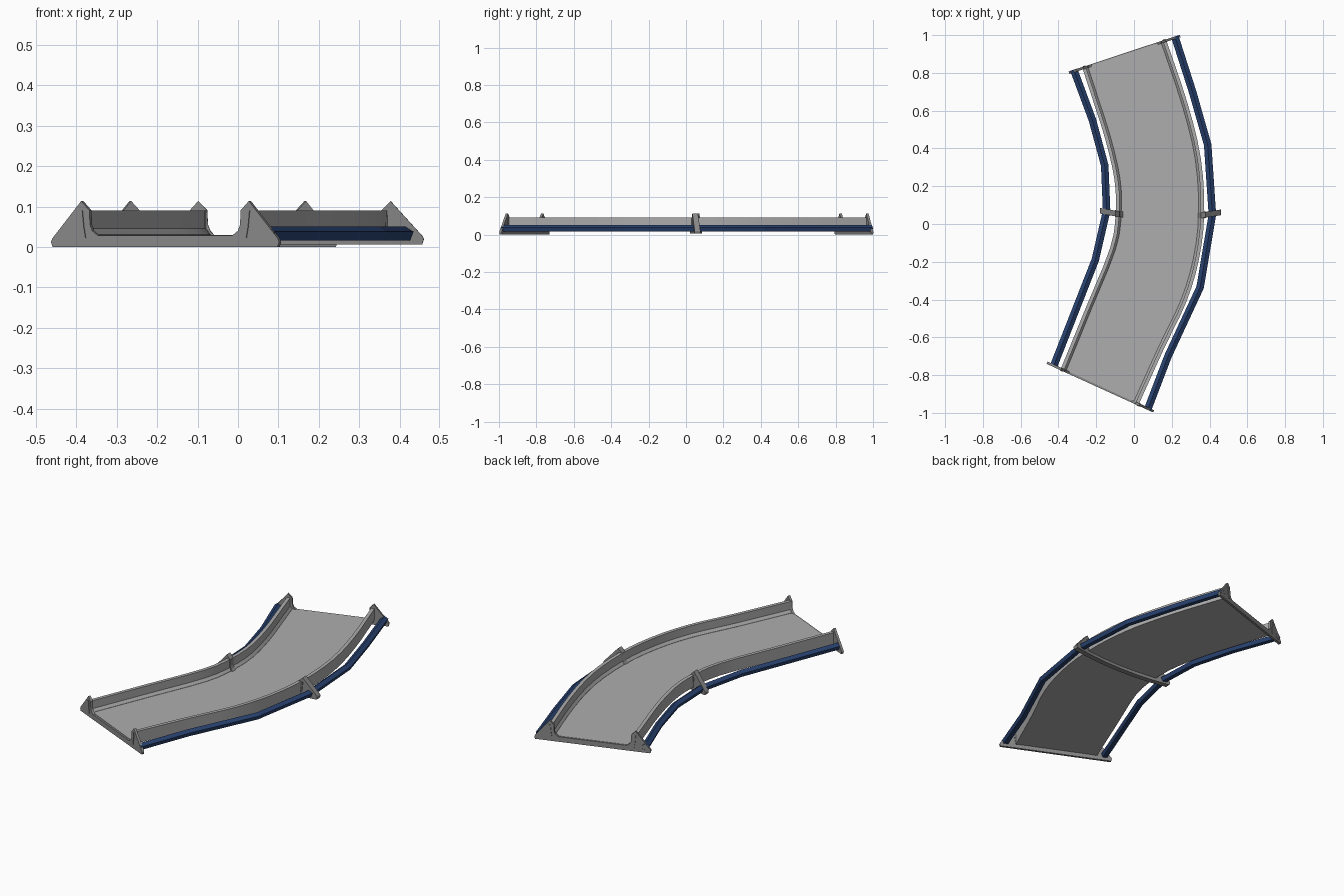
import bpy, math
from mathutils import Vector

if "Cube" in bpy.data.objects:
    bpy.data.objects.remove(bpy.data.objects["Cube"])


def material(name, rgb):
    m = bpy.data.materials.new(name)
    m.use_nodes = True
    m.diffuse_color = (*rgb, 1)
    m.node_tree.nodes["Principled BSDF"].inputs["Base Color"].default_value = (*rgb, 1)
    return m


DECK = material("light grey", (0.42, 0.42, 0.42))
FRAME = material("mid grey", (0.25, 0.25, 0.25))
BLUE = material("navy blue", (0.022, 0.055, 0.165))


def loft(name, rings, mat, caps=True, smooth=False):
    """Skin a row of closed cross-sections."""
    n = len(rings[0])
    verts = [tuple(p) for r in rings for p in r]
    faces = [(i * n + j, i * n + (j + 1) % n, (i + 1) * n + (j + 1) % n, (i + 1) * n + j)
             for i in range(len(rings) - 1) for j in range(n)]
    if caps:
        faces += [tuple(reversed(range(n))), tuple(range(len(verts) - n, len(verts)))]
    me = bpy.data.meshes.new(name)
    me.from_pydata(verts, [], faces)
    me.materials.append(mat)
    ob = bpy.data.objects.new(name, me)
    bpy.context.collection.objects.link(ob)
    bpy.ops.object.select_all(action='DESELECT')
    ob.select_set(True)
    bpy.context.view_layer.objects.active = ob
    bpy.ops.object.mode_set(mode='EDIT')
    bpy.ops.mesh.select_all(action='SELECT')
    bpy.ops.mesh.normals_make_consistent(inside=False)
    bpy.ops.object.mode_set(mode='OBJECT')
    if smooth:
        bpy.ops.object.shade_smooth_by_angle(angle=math.radians(30))
    return ob


def spline(pts, steps=3):
    """Smooth curve through the points."""
    p = [Vector(q) for q in pts]
    p = [2 * p[0] - p[1]] + p + [2 * p[-1] - p[-2]]
    out = []
    for a, b, c, d in zip(p, p[1:], p[2:], p[3:]):
        for k in range(steps):
            t = k / steps
            out.append(0.5 * (2 * b + (c - a) * t + (2 * a - 5 * b + 4 * c - d) * t * t
                              + (3 * b - a - 3 * c + d) * t ** 3))
    return out + [p[-2]]


def sweep(name, path, profile, side, mat, ends, caps=True, smooth=False):
    """Carry an (outward, z) profile along a plan path, mitred at corners and ends."""
    rings = []
    for i, p in enumerate(path):
        a = (p - path[i - 1]).normalized() if i else None
        b = (path[i + 1] - p).normalized() if i < len(path) - 1 else None
        t = ((a or b) + (b or a)).normalized()
        out = Vector((t.y, -t.x)) * side
        if a is None or b is None:
            angle = ends[0] if a is None else ends[1]
            out = Vector((math.cos(angle), math.sin(angle))) * side
        rings.append([(p.x + out.x * o, p.y + out.y * o, z) for o, z in profile])
    return loft(name, rings, mat, caps, smooth)


FRONT_ANGLE, BACK_ANGLE = math.radians(-24.5), math.radians(18.3)
ENDS = (FRONT_ANGLE, BACK_ANGLE)

# Plan curves of the side walls
inner_edge = spline([(-.375, -.768), (-.245, -.45), (-.115, -.13), (-.085, .06),
                     (-.092, .24), (-.14, .45), (-.20, .64), (-.262, .83)])
outer_edge = spline([(.015, -.948), (.15, -.65), (.265, -.41), (.332, -.185),
                     (.36, .06), (.342, .345), (.272, .635), (.16, .968)])

# Deck
loft("deck", [[(a.x, a.y, .03), (b.x, b.y, .03), (b.x, b.y, .023), (a.x, a.y, .023)]
              for a, b in zip(inner_edge, outer_edge)], DECK)

# Side walls with a sloped foot
wall = [(.01, .023), (.012, .091), (-.007, .091), (-.007, .046), (-.018, .031), (-.018, .023)]
sweep("right_wall", inner_edge, wall, -1, DECK, ENDS, smooth=True)
sweep("left_wall", outer_edge, wall, 1, DECK, ENDS, smooth=True)

# Five-sided side pipes, open at the ends
ring = [(.021 * math.sin(k * math.tau / 5), .032 + .019 * math.cos(k * math.tau / 5))
        for k in range(5)]
right_path = [Vector(p) for p in [(-.427, -.756), (-.205, -.19), (-.145, .07),
                                  (-.155, .31), (-.22, .55), (-.319, .817)]]
left_path = [Vector(p) for p in [(.072, -.983), (.18, -.70), (.35, -.335), (.415, .05),
                                 (.39, .42), (.31, .70), (.216, .993)]]
sweep("right_pipe", right_path, ring, -1, BLUE, ENDS, caps=False)
sweep("left_pipe", left_path, ring, 1, BLUE, ENDS, caps=False)


def frame(name, centre, angle, half, bottom, beam, thick, bow=0.0):
    """Cross beam with a pointed post at each end, built from upright columns."""
    tips = [(0, bottom + .014), (.004, bottom + .022), (.082, .114), (.104, .091),
            (.106, .055), (.112, .040), (.128, beam), (.21, beam)]
    cols = [(-half + d, z) for d, z in tips] + [(0, beam)]
    cols += [(half - d, z) for d, z in reversed(tips)]
    c, s = math.cos(angle), math.sin(angle)

    def place(u, v, z):
        v += bow * (u * u - half * half)
        return (centre[0] + u * c - v * s, centre[1] + u * s + v * c, z)

    rings = []
    for i, (u, top) in enumerate(cols):
        low = bottom + (.012 if i in (0, len(cols) - 1) else 0)
        h = thick / 2
        rings.append([place(u, -h, low), place(u, h, low), place(u, h, top), place(u, -h, top)])
    loft(name, rings, FRAME)

    # Slim raised rib on both faces of each post
    for side, label in ((-1, "right"), (1, "left")):
        for face in (-1, 1):
            foot = half - .095
            rib = [[place(side * (foot + lean + w), face * (thick / 2 + d), z)
                    for w, d in ((0, -.001), (.007, -.001), (.007, .003), (0, .003))]
                   for lean, z in ((0, bottom + .022), (.005, .05), (.009, .09))]
            loft(f"{name}_{label}_rib_{'front' if face < 0 else 'back'}", rib, FRAME)


# End frames and the bowed middle frame
frame("front_frame", (-.178, -.863), FRONT_ANGLE, .31, 0, .028, .013)
frame("back_frame", (-.05, .898), BACK_ANGLE, .31, 0, .028, .013)
frame("middle_frame", (.14, .066), math.radians(-.8), .32, .006, .023, .03, bow=.3)
